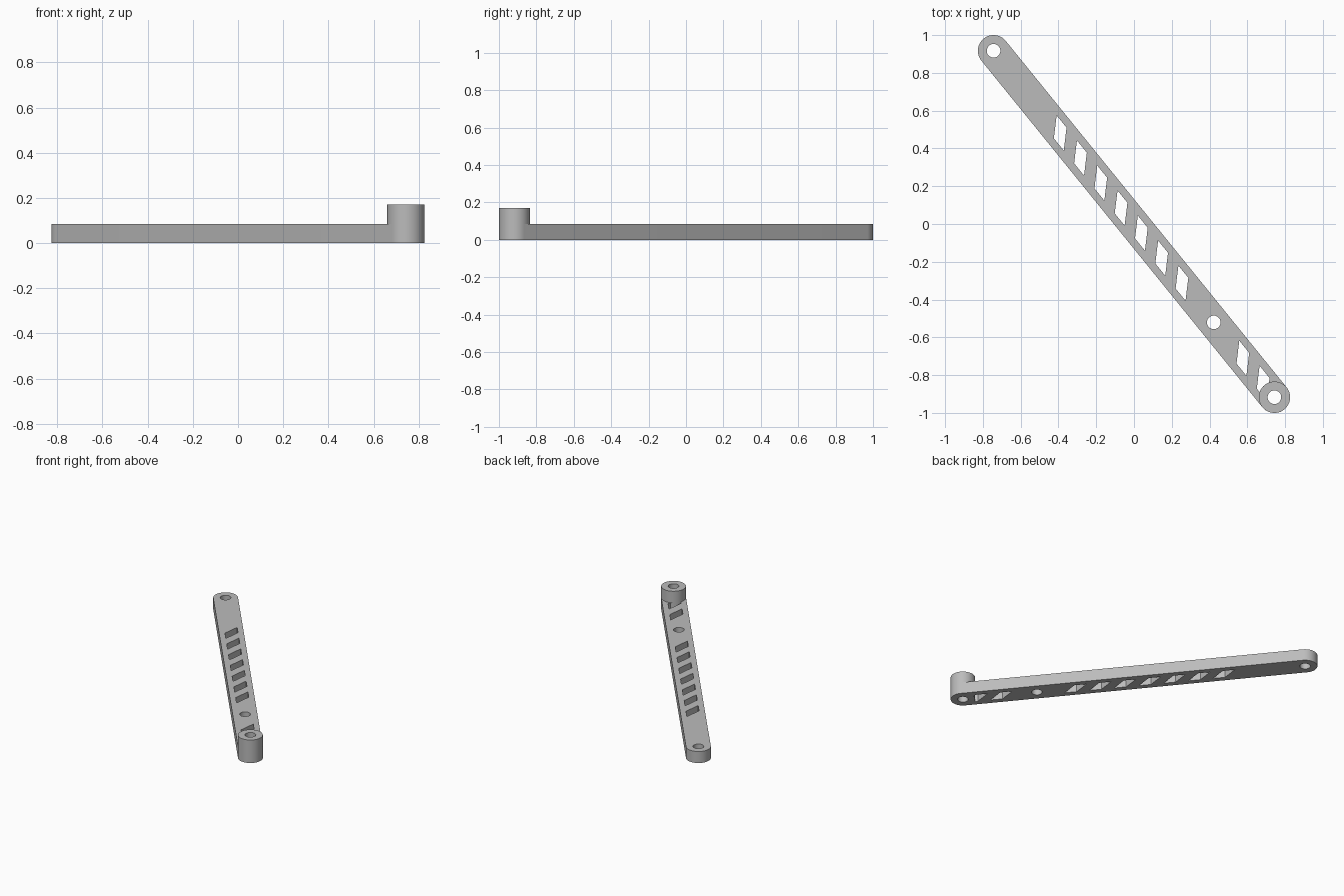
import bpy, bmesh
from math import pi, cos, sin, atan2, hypot, radians

if "Cube" in bpy.data.objects:
    bpy.data.objects.remove(bpy.data.objects["Cube"], do_unlink=True)

END_X, END_Y = 0.7435, 0.917
RADIUS, HOLE = 0.083, 0.036
THICK, BOSS_TOP = 0.085, 0.17
LENGTH = 2 * hypot(END_X, END_Y)
ANGLE = atan2(-END_Y, END_X)
PITCH, SLOT_START, HALF_W = 0.1706, 0.476, 0.044

grey = bpy.data.materials.new("plain grey")
grey.use_nodes = True
colour = (0.5, 0.5, 0.5, 1)
grey.diffuse_color = colour
grey.node_tree.nodes["Principled BSDF"].inputs["Base Color"].default_value = colour


def arc(cx, r, start, end, steps):
    """Points on an arc centred on the bar's axis."""
    return [(cx + r * cos(start + (end - start) * i / steps),
             r * sin(start + (end - start) * i / steps)) for i in range(steps + 1)]


def circle(cx, r):
    return arc(cx, r, 0, 2 * pi, 48)[:-1]


def plate(name, loops, bottom, top):
    """Extrude an outline with holes, laid along the arm's diagonal."""
    curve = bpy.data.curves.new(name, "CURVE")
    curve.dimensions = "2D"
    curve.fill_mode = "BOTH"
    curve.extrude = (top - bottom) / 2
    for loop in loops:
        spline = curve.splines.new("POLY")
        spline.points.add(len(loop) - 1)
        for point, (x, y) in zip(spline.points, loop):
            point.co = (x, y, 0, 1)
        spline.use_cyclic_u = True
    source = bpy.data.objects.new(name + " outline", curve)
    bpy.context.collection.objects.link(source)
    graph = bpy.context.evaluated_depsgraph_get()
    mesh = bpy.data.meshes.new_from_object(source.evaluated_get(graph))
    bpy.data.objects.remove(source, do_unlink=True)

    bm = bmesh.new()
    bm.from_mesh(mesh)
    bmesh.ops.remove_doubles(bm, verts=bm.verts, dist=0.0001)
    bmesh.ops.recalc_face_normals(bm, faces=bm.faces)
    bm.to_mesh(mesh)
    bm.free()
    mesh.materials.clear()
    mesh.materials.append(grey)
    obj = bpy.data.objects.new(name, mesh)
    bpy.context.collection.objects.link(obj)
    obj.location = (-END_X, END_Y, (bottom + top) / 2)
    obj.rotation_euler.z = ANGLE
    bpy.ops.object.select_all(action="DESELECT")
    obj.select_set(True)
    bpy.context.view_layer.objects.active = obj
    bpy.ops.object.shade_smooth_by_angle(angle=radians(30))
    return obj


# Slanted lightening slots, leaving a gap around the middle pivot hole
def slot(i):
    u = SLOT_START + i * PITCH
    w = PITCH / 2 - 0.002
    slant = 2 * HALF_W - 0.003
    return [(u, HALF_W), (u + w, HALF_W),
            (u + w + slant, -HALF_W), (u + slant, -HALF_W)]


slots = [slot(i) for i in (0, 1, 2, 3, 4, 5, 6, 9)]

# Last slot stops against the round boss
last = slot(10)
slots.append(last[:2] + arc(LENGTH, RADIUS, radians(161), radians(212), 10) + last[3:])

# Arm with rounded ends
outline = arc(0, RADIUS, pi / 2, 3 * pi / 2, 32) + arc(LENGTH, RADIUS, -pi / 2, pi / 2, 32)
holes = [circle(0, HOLE), circle(1.851, HOLE), circle(LENGTH, HOLE)]
plate("arm", [outline] + holes + slots, 0, THICK)

# Raised pivot boss
plate("pivot_boss", [circle(LENGTH, RADIUS), circle(LENGTH, HOLE)], THICK, BOSS_TOP)
